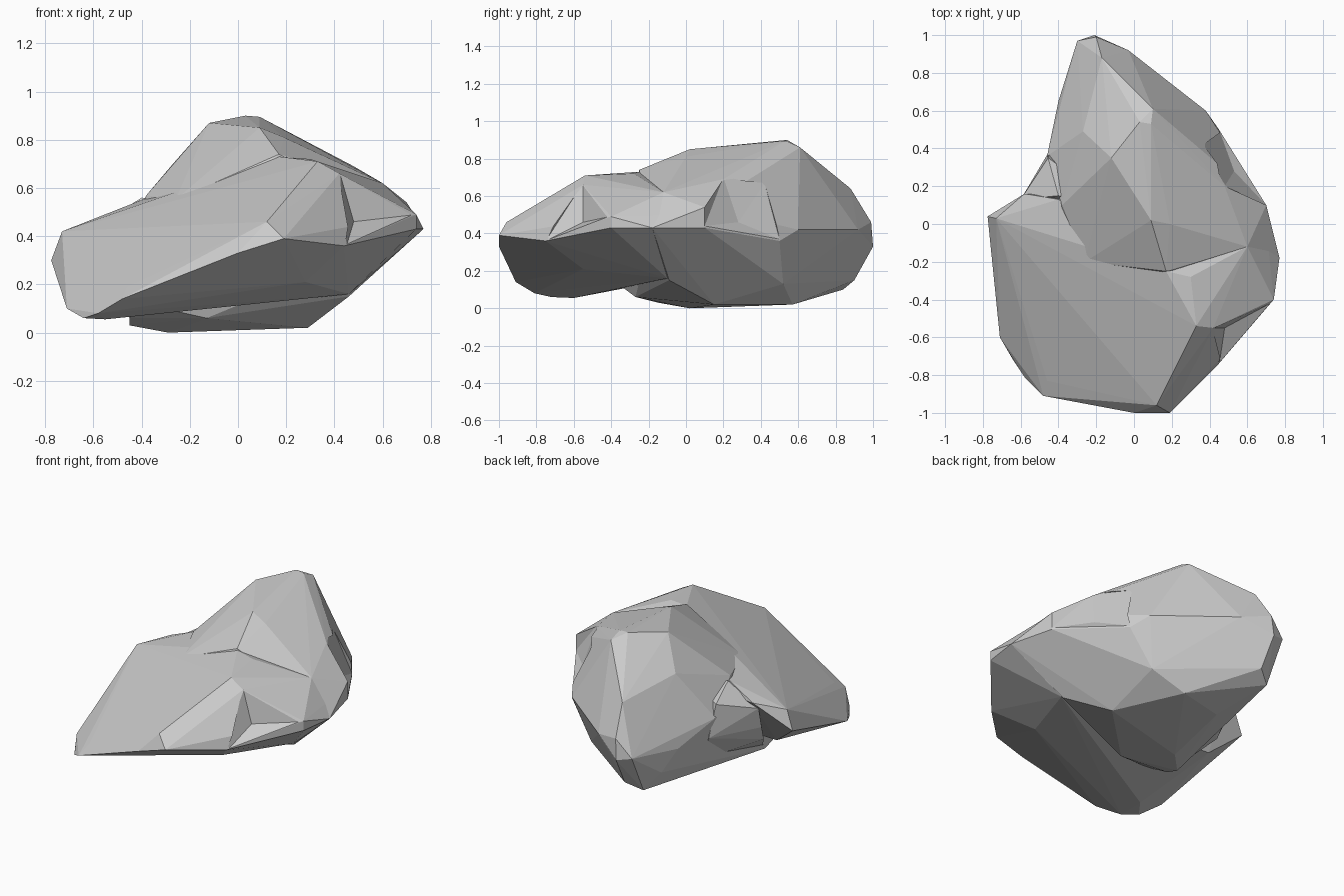
import bpy, bmesh


def hull_rock(name, points):
    """Flat-faceted chunk: convex hull around a few corner points."""
    bm = bmesh.new()
    for p in points:
        bm.verts.new(p)
    bmesh.ops.convex_hull(bm, input=bm.verts)
    loose = [v for v in bm.verts if not v.link_faces]
    bmesh.ops.delete(bm, geom=loose, context='VERTS')
    bmesh.ops.recalc_face_normals(bm, faces=bm.faces)
    mesh = bpy.data.meshes.new(name)
    bm.to_mesh(mesh)
    bm.free()
    ob = bpy.data.objects.new(name, mesh)
    bpy.context.collection.objects.link(ob)
    return ob


def combine(target, other, operation):
    """Fuse or chip the target with another chunk, then drop that chunk."""
    mod = target.modifiers.new("combine", 'BOOLEAN')
    mod.operation = operation
    mod.solver = 'EXACT'
    mod.object = other
    bpy.context.view_layer.objects.active = target
    bpy.ops.object.modifier_apply(modifier=mod.name)
    bpy.data.objects.remove(other)


# Tall back mass with the summit ridge
rock = hull_rock("rock", [
    # back tip
    (-0.21, 1.0, 0.33), (-0.2, 0.99, 0.46), (-0.3, 0.97, 0.35), (-0.03, 0.92, 0.42),
    (-0.17, 0.88, 0.64), (-0.2, 0.9, 0.15), (-0.29, 0.84, 0.1), (-0.36, 0.76, 0.2),
    # ridge
    (0.03, 0.54, 0.9), (0.09, 0.53, 0.895), (0.1, 0.61, 0.86), (-0.12, 0.35, 0.87),
    (0.09, 0.02, 0.85), (-0.27, 0.49, 0.7), (0.19, 0.0, 0.81), (0.17, -0.25, 0.74),
    # right flank
    (0.38, 0.6, 0.42), (0.45, 0.5, 0.36), (0.37, 0.42, 0.66), (0.48, 0.2, 0.69),
    (0.6, -0.12, 0.62), (0.7, 0.1, 0.54), (0.7, 0.1, 0.43), (0.77, -0.18, 0.43),
    (0.46, -0.09, 0.15),
    # left flank
    (-0.4, 0.65, 0.32), (-0.46, 0.36, 0.42), (-0.38, 0.1, 0.57), (-0.26, -0.2, 0.55),
    # underside
    (-0.29, 0.02, 0.0), (0.1, 0.57, 0.02), (0.3, 0.52, 0.13), (-0.2, 0.5, 0.02),
    (0.29, 0.15, 0.02), (-0.45, -0.15, 0.03), (-0.45, -0.24, 0.06), (-0.13, -0.27, 0.06),
    (-0.4, -0.35, 0.12),
])

# Tilted front slab with the left wing and the right corner
slab = hull_rock("front_slab", [
    # left wing
    (-0.775, 0.04, 0.3), (-0.73, 0.03, 0.42), (-0.58, 0.16, 0.47), (-0.4, 0.13, 0.55),
    (-0.3, -0.07, 0.57), (-0.71, -0.6, 0.1), (-0.58, -0.81, 0.08),
    # front edge
    (-0.48, -0.91, 0.14), (0.0, -1.0, 0.33), (0.19, -1.0, 0.39), (0.12, -0.96, 0.46),
    (-0.46, -0.83, 0.19), (-0.13, -0.62, 0.46),
    # right corner
    (0.21, -0.73, 0.55), (0.33, -0.54, 0.71), (0.42, -0.55, 0.66), (0.44, -0.75, 0.36),
    (0.74, -0.4, 0.49), (0.74, -0.4, 0.43), (0.77, -0.18, 0.43), (0.69, 0.08, 0.5),
    (0.6, -0.12, 0.62), (0.3, -0.28, 0.72), (0.17, -0.25, 0.73),
    # underside
    (-0.64, -0.72, 0.06), (-0.55, -0.6, 0.055), (-0.2, -0.42, 0.13),
    (0.28, -0.55, 0.21), (0.54, -0.3, 0.28), (0.46, -0.1, 0.16), (-0.6, -0.05, 0.16),
])

# Root joining the left wing to the back mass
root = hull_rock("wing_root", [
    (-0.6, 0.13, 0.43), (-0.6, 0.1, 0.3), (-0.58, 0.05, 0.2), (-0.4, 0.15, 0.56),
    (-0.455, 0.35, 0.5), (-0.44, 0.4, 0.3), (-0.33, 0.3, 0.1), (-0.44, -0.14, 0.05),
    (-0.1, 0.1, 0.3), (-0.1, 0.1, 0.5),
])

# Chips broken out of the front right corner and the right flank
corner_chip = hull_rock("corner_chip", [
    (0.42, -0.55, 0.67), (0.48, -0.55, 0.46), (0.74, -0.41, 0.49),
    (0.45, -0.75, 0.36), (0.72, -0.75, 0.7),
])
flank_chip = hull_rock("flank_chip", [
    (0.7, 0.1, 0.55), (0.7, 0.1, 0.44), (0.45, 0.5, 0.37), (0.53, 0.28, 0.46),
    (0.48, 0.2, 0.7), (0.37, 0.42, 0.67), (0.75, 0.5, 0.55),
])

# Fuse the chunks into one stone, then chip it
for chunk in (slab, root):
    combine(rock, chunk, 'UNION')
for chip in (corner_chip, flank_chip):
    combine(rock, chip, 'DIFFERENCE')
